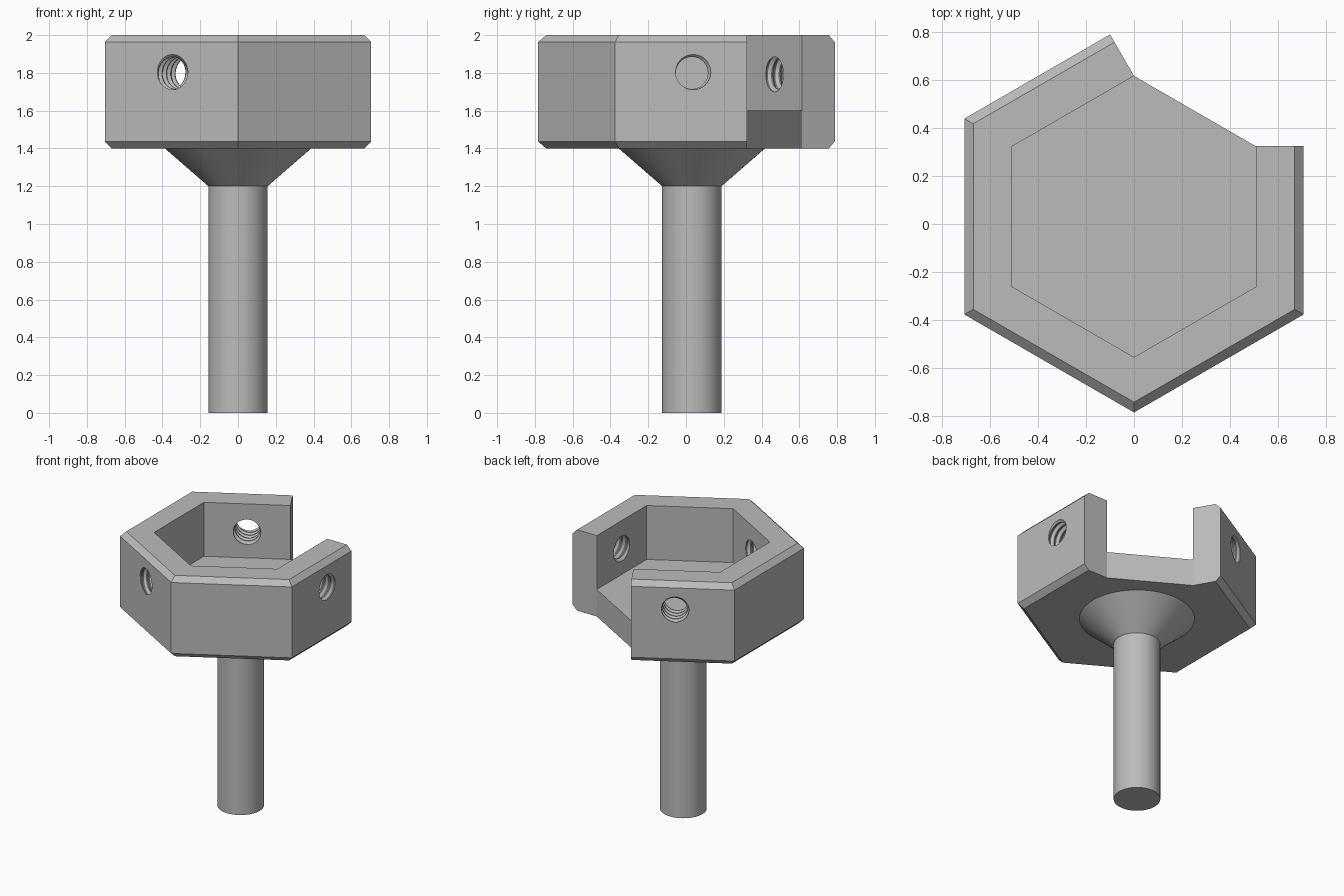
import bpy, bmesh
from math import sin, cos, pi, radians
from mathutils import Vector, Matrix

if "Cube" in bpy.data.objects:
    bpy.data.objects.remove(bpy.data.objects["Cube"])

CY = 0.031                 # y of the common axis
OUTER, INNER = 0.705, 0.506  # wall distances from the axis
FLAT = 1 / cos(pi / 6)     # flat distance to corner radius
CHAMFER = 0.037

grey = bpy.data.materials.new("matte grey")
grey.use_nodes = True
grey.diffuse_color = (0.5, 0.5, 0.5, 1)
grey.node_tree.nodes["Principled BSDF"].inputs["Base Color"].default_value = (0.5, 0.5, 0.5, 1)


def finish(name, bm):
    bmesh.ops.recalc_face_normals(bm, faces=bm.faces)
    mesh = bpy.data.meshes.new(name)
    bm.to_mesh(mesh)
    bm.free()
    mesh.materials.append(grey)
    obj = bpy.data.objects.new(name, mesh)
    bpy.context.collection.objects.link(obj)
    return obj


def stack(name, rings):
    """Closed solid through rings of points with equal counts."""
    bm = bmesh.new()
    loops = [[bm.verts.new(p) for p in ring] for ring in rings]
    n = len(loops[0])
    for a, b in zip(loops, loops[1:]):
        for i in range(n):
            j = (i + 1) % n
            bm.faces.new((a[i], a[j], b[j], b[i]))
    bm.faces.new(loops[0])
    bm.faces.new(loops[-1])
    return finish(name, bm)


def lathe(name, profile, sides):
    return stack(name, [[(r * cos(t), CY + r * sin(t), z)
                         for t in (pi / 2 + 2 * pi * i / sides for i in range(sides))]
                        for r, z in profile])


def prism(name, points, low, high):
    return stack(name, [[(p.x, p.y, z) for p in points] for z in (low, high)])


def heading(degrees):
    return Vector((cos(radians(degrees)), sin(radians(degrees))))


def thread(name, degrees, minor=0.085, major=0.101, pitch=0.046, sides=32, turns=9):
    """Helical thread solid that crosses one wall of the cup."""
    radii = (minor, minor, major, major)
    steps = (0, 0.15, 0.5, 0.65)
    rows = 4 * turns
    bm = bmesh.new()
    v = {}
    for k in range(rows + 1):
        for j in range(sides):
            t = 2 * pi * j / sides
            x = (k // 4 + steps[k % 4] + j / sides) * pitch
            v[k, j] = bm.verts.new((x, radii[k % 4] * cos(t), radii[k % 4] * sin(t)))
    for k in range(rows):
        for j in range(sides):
            nk, nj = (k, j + 1) if j + 1 < sides else (k + 4, 0)
            if nk + 1 <= rows:
                bm.faces.new((v[k, j], v[k + 1, j], v[nk + 1, nj], v[nk, nj]))
    bmesh.ops.holes_fill(bm, edges=[e for e in bm.edges if e.is_boundary], sides=0)
    bmesh.ops.triangulate(bm, faces=bm.faces)
    middle = (OUTER + INNER) / 2 - turns * pitch / 2
    place = (Matrix.Translation((0, CY, 1.8)) @ Matrix.Rotation(radians(degrees), 4, "Z")
             @ Matrix.Translation((middle, 0, 0)))
    bmesh.ops.transform(bm, matrix=place, verts=bm.verts)
    return finish(name, bm)


def cut(target, cutter):
    mod = target.modifiers.new("cut", "BOOLEAN")
    mod.operation, mod.solver, mod.object = "DIFFERENCE", "EXACT", cutter
    bpy.context.view_layer.objects.active = target
    bpy.ops.object.modifier_apply(modifier=mod.name)
    bpy.data.objects.remove(cutter)


def smooth(obj):
    bpy.ops.object.select_all(action="DESELECT")
    obj.select_set(True)
    bpy.context.view_layer.objects.active = obj
    bpy.ops.object.shade_smooth_by_angle(angle=radians(25))


# Hexagonal cup with chamfered outer rims
cup = lathe("hex_cup", [((OUTER - CHAMFER) * FLAT, 1.4), (OUTER * FLAT, 1.4 + CHAMFER),
                        (OUTER * FLAT, 2 - CHAMFER), ((OUTER - CHAMFER) * FLAT, 2)], 6)

# Missing wall: the ends stay square to the neighbouring walls
corners = [Vector((0, CY)) + heading(a) * INNER * FLAT for a in range(30, 390, 60)]
right, left = corners[0], corners[1]
cut(cup, prism("gap_cutter", [left, right, right + heading(0), left + heading(120)], 1.2, 2.2))

# Pocket, reaching slightly out through the gap
lip = heading(60) * 0.05
cut(cup, prism("pocket_cutter", [right, right + lip, left + lip] + corners[1:], 1.6, 2.2))

# Threaded screw holes in every second wall
for angle in (0, 120, 240):
    cut(cup, thread("thread_cutter", angle))
smooth(cup)

# Round stem flaring into the cup's underside
stem = lathe("stem", [(0.157, 0), (0.157, 1.2), (0.387, 1.4), (0.387, 1.42)], 64)
smooth(stem)
